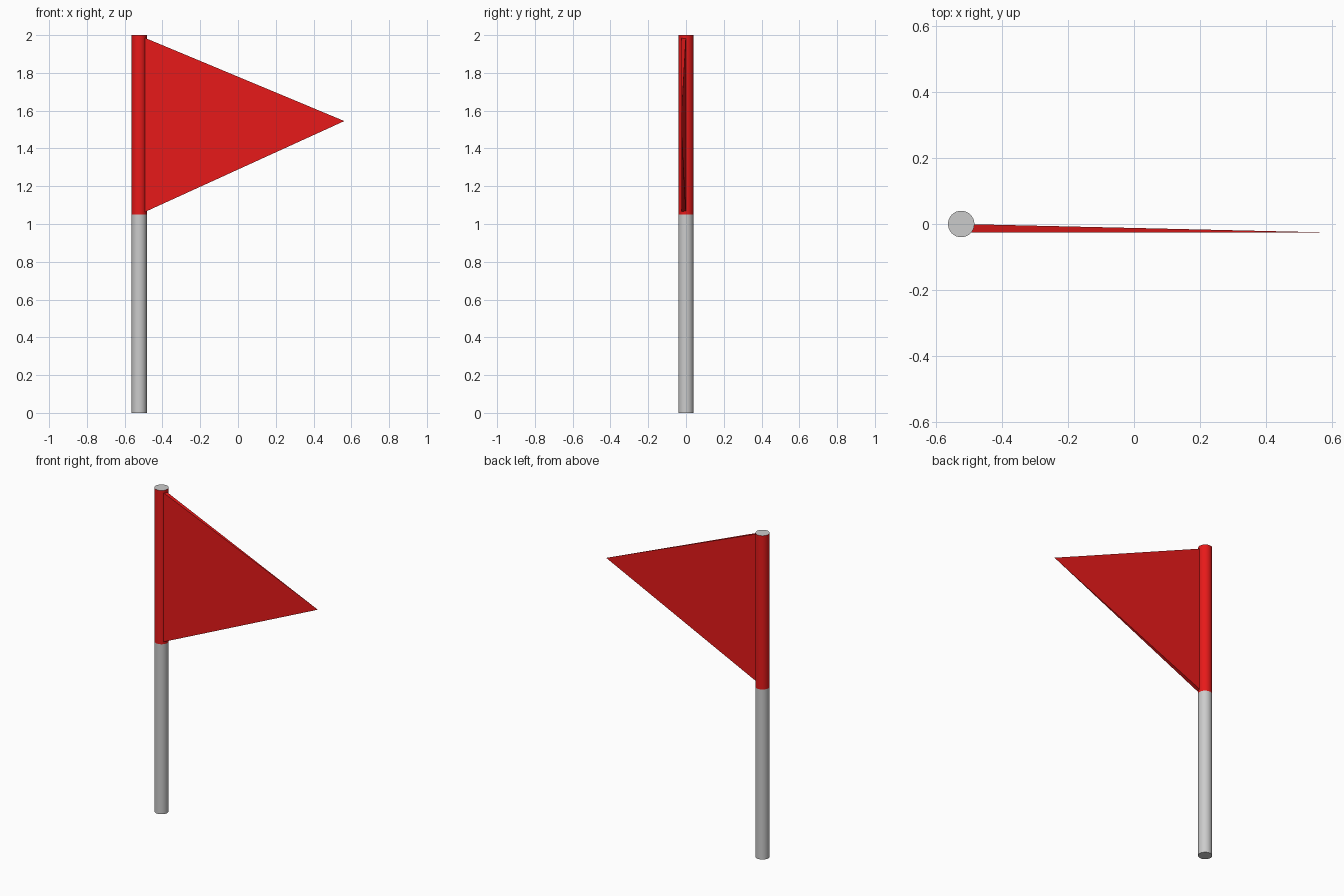
import bpy, bmesh, math

if "Cube" in bpy.data.objects:
    bpy.data.objects.remove(bpy.data.objects["Cube"])

PX, R, H, SPLIT = -0.523, 0.04, 2.0, 1.05   # pole centre, radius, height, sleeve start
SIDES = 32

red = bpy.data.materials.new("flag_red")
red.diffuse_color = (0.8, 0.01, 0.01, 1)
red.use_nodes = True
red.node_tree.nodes["Principled BSDF"].inputs["Base Color"].default_value = red.diffuse_color


def finish(bm, name, mats):
    bmesh.ops.recalc_face_normals(bm, faces=bm.faces)
    me = bpy.data.meshes.new(name)
    bm.to_mesh(me)
    bm.free()
    for m in mats:
        me.materials.append(m)
    ob = bpy.data.objects.new(name, me)
    bpy.context.collection.objects.link(ob)
    return ob


# Pole: one cylinder, grey with a red sleeve on the upper half and a grey cap
bm = bmesh.new()
rings = []
for z in (0, SPLIT, H):
    rings.append([bm.verts.new((PX + R * math.cos(a), R * math.sin(a), z))
                  for a in (2 * math.pi * i / SIDES for i in range(SIDES))])
for k in range(2):
    for i in range(SIDES):
        j = (i + 1) % SIDES
        f = bm.faces.new((rings[k][i], rings[k][j], rings[k + 1][j], rings[k + 1][i]))
        f.material_index = k
bm.faces.new(rings[0][::-1])
bm.faces.new(rings[2])
pole = finish(bm, "flag_pole", [None, red])
bpy.context.view_layer.objects.active = pole
pole.select_set(True)
bpy.ops.object.shade_smooth_by_angle(angle=math.radians(30))

# Pennant: flat-front wedge, thick at the pole and tapering to a point
bm = bmesh.new()
tip = bm.verts.new((0.563, -0.025, 1.545))
root = [bm.verts.new((PX, y, z)) for y, z in
        ((-0.025, SPLIT), (0, SPLIT), (0, H - 0.002), (-0.025, H - 0.002))]
bm.faces.new(root)
for i in range(4):
    bm.faces.new((root[i], root[(i + 1) % 4], tip))
finish(bm, "pennant", [red])
